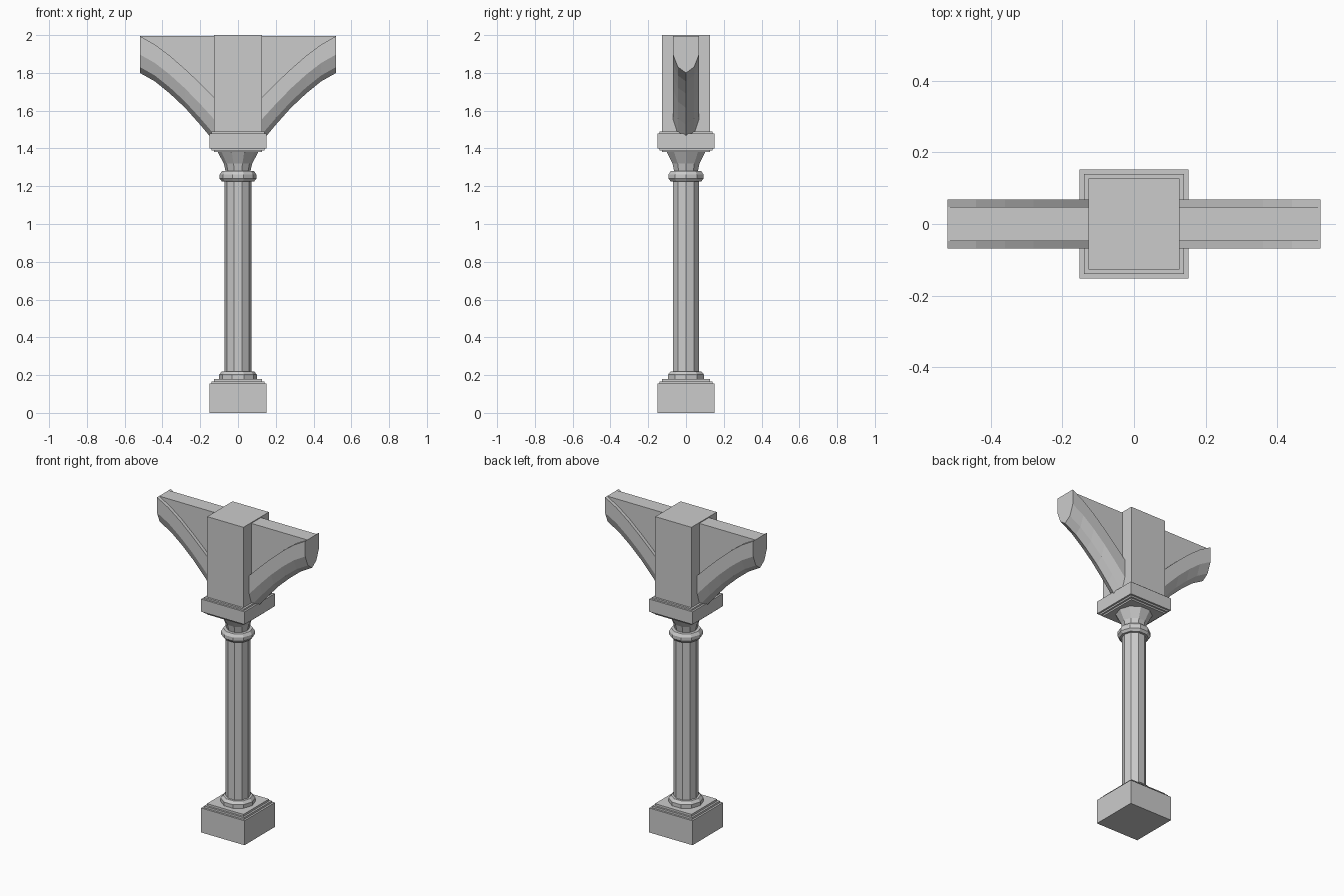
import bpy
import math

if "Cube" in bpy.data.objects:
    bpy.data.objects.remove(bpy.data.objects["Cube"])


def make_mesh(name, verts, faces):
    mesh = bpy.data.meshes.new(name)
    mesh.from_pydata(verts, [], faces)
    mesh.update()
    obj = bpy.data.objects.new(name, mesh)
    bpy.context.collection.objects.link(obj)
    return obj


def loft(name, rings):
    """Skin a list of equal-length closed rings and cap both ends."""
    n = len(rings[0])
    verts = [v for ring in rings for v in ring]
    faces = [(r * n + i, r * n + (i + 1) % n, (r + 1) * n + (i + 1) % n, (r + 1) * n + i)
             for r in range(len(rings) - 1) for i in range(n)]
    faces += [tuple(reversed(range(n))), tuple(range(len(verts) - n, len(verts)))]
    return make_mesh(name, verts, faces)


def turned(name, profile, sides, turn=0.0):
    """Faceted upright solid from (radius, z) pairs."""
    return loft(name, [[(r * math.cos(turn + 2 * math.pi * i / sides),
                         r * math.sin(turn + 2 * math.pi * i / sides), z)
                        for i in range(sides)] for r, z in profile])


def square(name, profile):
    """Stepped square block from (half_width, z) pairs."""
    return turned(name, [(h * math.sqrt(2), z) for h, z in profile], 4, math.pi / 4)


# Square plinth, capital slab and upper block
square("base_plinth", [(.152, 0), (.152, .155), (.14, .155), (.14, .167),
                       (.128, .167), (.128, .18)])
square("capital_slab", [(.128, 1.38), (.128, 1.39), (.14, 1.39), (.14, 1.4),
                        (.152, 1.4), (.152, 1.48), (.14, 1.48), (.14, 1.49),
                        (.127, 1.49)])
square("upper_block", [(.127, 1.485), (.127, 2.0)])

# Ten-sided column with base moulding, neck ring and flared capital
turned("column_shaft", [(.1, .178), (.1, .203), (.085, .22), (.071, .22),
                        (.071, 1.225), (.085, 1.225), (.097, 1.24), (.097, 1.262),
                        (.085, 1.28), (.066, 1.28), (.075, 1.32), (.108, 1.382)], 10)

# Bracket curve: x, rib top z, rib bottom z
CURVE = [(.52, 1.995, 1.80), (.44, 1.95, 1.755), (.36, 1.89, 1.69),
         (.28, 1.82, 1.615), (.20, 1.745, 1.525), (.12, 1.665, 1.43)]
# Rib cross-section: y and fraction of the depth
SECTION = [(-.069, 0), (-.069, .5), (-.043, .84), (0, 1),
           (.043, .84), (.069, .5), (.069, 0)]

for side, s in (("left", -1), ("right", 1)):
    # Curved moulded rib
    rib = loft(side + "_bracket_rib",
               [[(s * x, y, top + (low - top) * f) for y, f in SECTION]
                for x, top, low in CURVE])
    # Thin web filling the space above the rib
    outline = [(x, top) for x, top, low in CURVE] + [(.12, 1.995)]
    web = loft(side + "_bracket_web",
               [[(s * x, y, z) for x, z in outline] for y in (-.048, .048)])

# Consistent outward normals
import bmesh
for obj in bpy.context.collection.objects:
    bm = bmesh.new()
    bm.from_mesh(obj.data)
    bmesh.ops.recalc_face_normals(bm, faces=bm.faces)
    bm.to_mesh(obj.data)
    bm.free()
